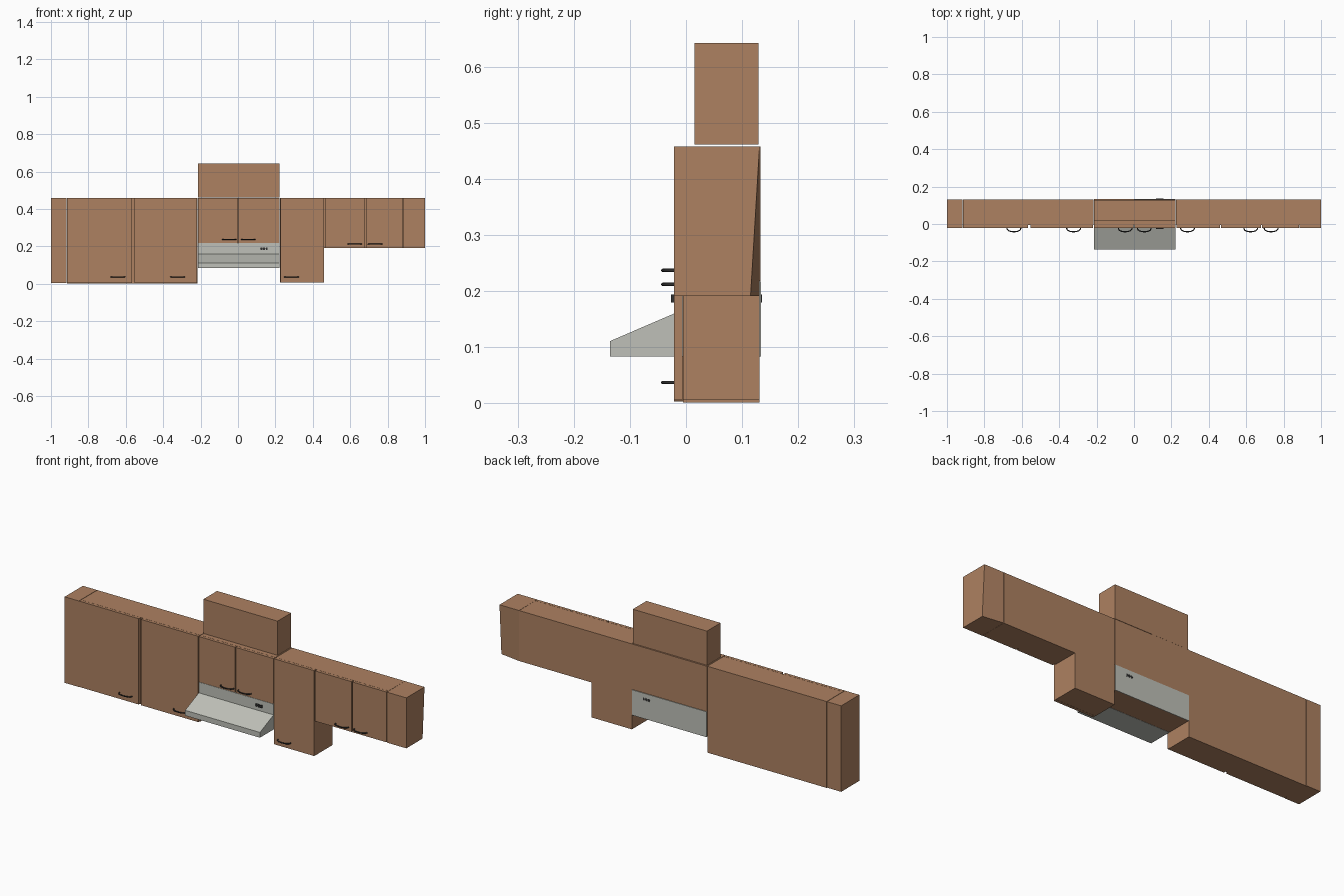
import bpy, bmesh, math

if "Cube" in bpy.data.objects:
    bpy.data.objects.remove(bpy.data.objects["Cube"])


def material(name, rgb):
    m = bpy.data.materials.new(name)
    m.diffuse_color = (*rgb, 1)
    m.use_nodes = True
    m.node_tree.nodes["Principled BSDF"].inputs["Base Color"].default_value = m.diffuse_color
    return m


WOOD = material("brown_wood", (0.42, 0.22, 0.12))
METAL = material("pale_grey_metal", (0.52, 0.53, 0.48))
DARK = material("dark_metal", (0.03, 0.03, 0.03))


def finish(name, bm, mat):
    bmesh.ops.recalc_face_normals(bm, faces=bm.faces)
    me = bpy.data.meshes.new(name)
    bm.to_mesh(me)
    bm.free()
    me.materials.append(mat)
    ob = bpy.data.objects.new(name, me)
    bpy.context.collection.objects.link(ob)
    return ob


def box(name, x, y, z, mat=WOOD):
    bm = bmesh.new()
    bmesh.ops.create_cube(bm, size=1)
    for v in bm.verts:
        v.co = [r[0] if c < 0 else r[1] for c, r in zip(v.co, (x, y, z))]
    return finish(name, bm, mat)


BODY = (-0.005, 0.131)
DOOR = (-0.021, -0.006)
FULL = (-0.021, 0.131)
TOP = 0.458

# End fillers; the right one has its lower back corner pulled forward
box("left_end_filler", (-1, -0.917), FULL, (0.003, TOP))
end = box("right_end_filler", (0.886, 1), FULL, (0.191, TOP))
for v in end.data.vertices:
    if v.co.x > 0.95 and v.co.y > 0 and v.co.z < 0.3:
        v.co.y = 0.115

# Cabinet bodies
box("left_cabinet_body", (-0.915, -0.217), BODY, (0.001, TOP))
box("centre_left_body", (-0.215, 0.0), (-0.005, 0.1325), (0.218, TOP))
box("centre_right_body", (0.0, 0.223), BODY, (0.218, TOP))
box("tall_right_body", (0.225, 0.461), BODY, (0.006, TOP))
box("short_right_body", (0.461, 0.885), BODY, (0.191, TOP))
box("upper_box", (-0.213, 0.221), (0.015, 0.129), (0.461, 0.642))

# Doors: left edge, right edge, bottom
doors = [(-0.915, -0.567, 0.004), (-0.553, -0.218, 0.004),
         (-0.214, -0.002, 0.218), (0.002, 0.222, 0.218),
         (0.226, 0.460, 0.006), (0.466, 0.679, 0.192), (0.684, 0.883, 0.192)]
for i, (a, b, z) in enumerate(doors):
    box(f"door_{i + 1}", (a, b), DOOR, (z, TOP))


# Bow handles: flattened tube along a half ellipse
def handle(name, x, z):
    cu = bpy.data.curves.new(name, 'CURVE')
    cu.dimensions = '3D'
    cu.bevel_depth = 0.003
    cu.bevel_resolution = 2
    cu.use_fill_caps = True
    sp = cu.splines.new('POLY')
    n = 16
    sp.points.add(n)
    for i, p in enumerate(sp.points):
        a = math.pi * i / n
        p.co = (x - 0.037 * math.cos(a), -0.020 - 0.0215 * math.sin(a) ** 0.8, z, 1)
    cu.materials.append(DARK)
    ob = bpy.data.objects.new(name, cu)
    bpy.context.collection.objects.link(ob)


for i, (x, z) in enumerate([(-0.642, 0.037), (-0.323, 0.037), (0.286, 0.037),
                            (-0.047, 0.237), (0.055, 0.237),
                            (0.624, 0.212), (0.733, 0.212)]):
    handle(f"handle_{i + 1}", x, z)

# Extractor hood: side profile extruded across the width
profile = [(-0.005, 0.083), (-0.135, 0.083), (-0.135, 0.111),
           (-0.021, 0.160), (-0.021, 0.217), (-0.005, 0.217)]
bm = bmesh.new()
face = bm.faces.new([bm.verts.new((-0.215, y, z)) for y, z in profile])
ext = bmesh.ops.extrude_face_region(bm, geom=[face])["geom"]
bmesh.ops.translate(bm, vec=(0.438, 0, 0),
                    verts=[g for g in ext if isinstance(g, bmesh.types.BMVert)])
finish("hood_canopy", bm, METAL)
box("hood_housing", (-0.215, 0.223), (-0.005, 0.131), (0.084, 0.217))
box("hood_back_plate", (-0.215, 0.223), (0.131, 0.134), (0.083, 0.217), METAL)

# Small control buttons, front and back
for side, y in (("front", (-0.027, -0.021)), ("back", (0.134, 0.135))):
    for i in range(3):
        x = 0.121 + i * 0.014
        box(f"{side}_button_{i + 1}", (x, x + 0.009), y, (0.18, 0.194), DARK)
    box(f"{side}_button_bar", (0.118, 0.158), y, (0.185, 0.189), DARK)
